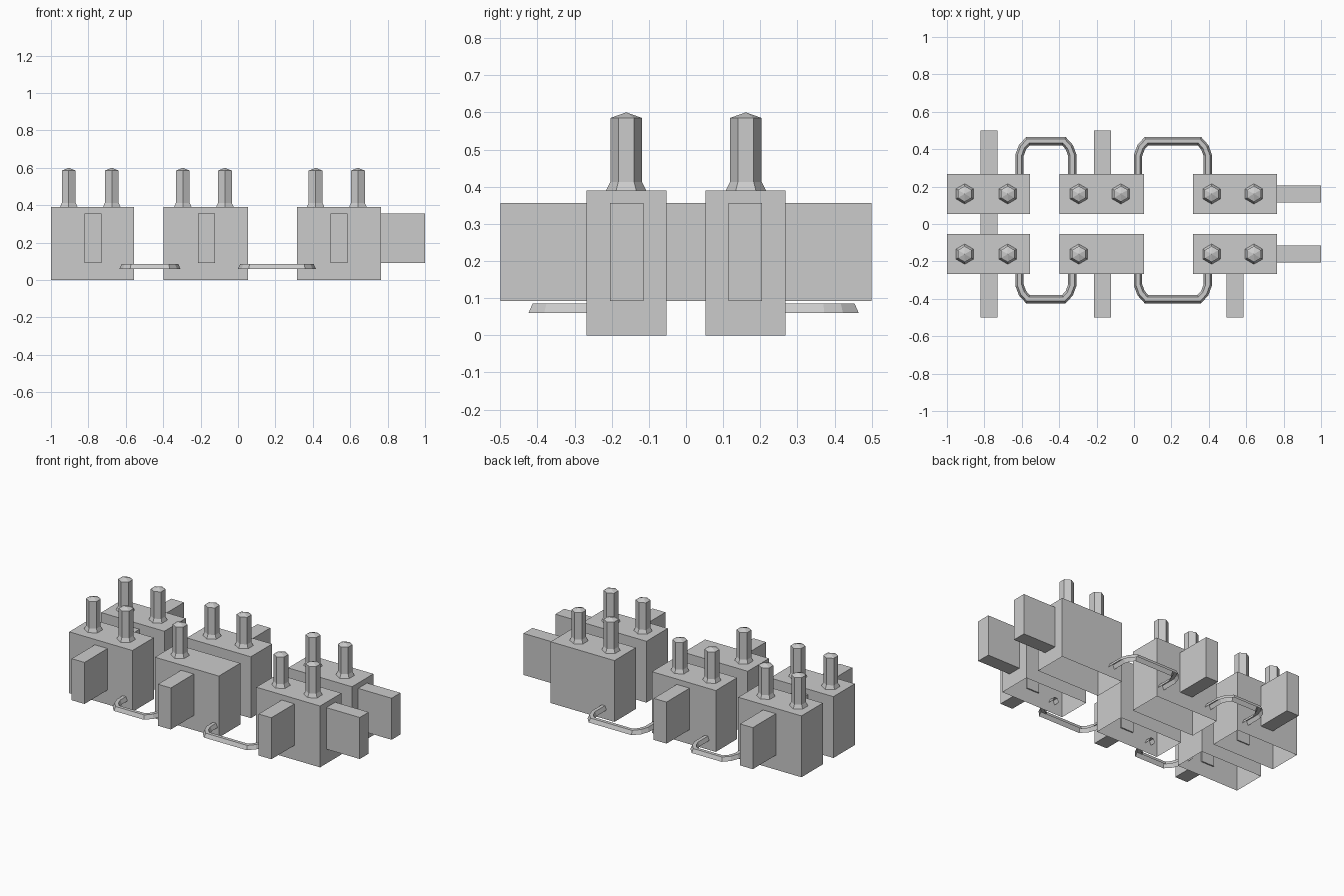
import bpy, bmesh
from math import cos, sin, pi
from mathutils import Vector

if "Cube" in bpy.data.objects:
    bpy.data.objects.remove(bpy.data.objects["Cube"])


def make_object(name, bm, normals=True):
    if normals:
        bmesh.ops.recalc_face_normals(bm, faces=bm.faces)
    mesh = bpy.data.meshes.new(name)
    bm.to_mesh(mesh)
    bm.free()
    obj = bpy.data.objects.new(name, mesh)
    bpy.context.collection.objects.link(obj)
    return obj


def box(name, x0, x1, y0, y1, z0, z1, open_bottom=False):
    bm = bmesh.new()
    bmesh.ops.create_cube(bm, size=1)
    for v in bm.verts:
        v.co = Vector((x0 if v.co.x < 0 else x1,
                       y0 if v.co.y < 0 else y1,
                       z0 if v.co.z < 0 else z1))
    if open_bottom:
        low = [f for f in bm.faces if f.normal.z < -0.5]
        bmesh.ops.delete(bm, geom=low, context='FACES_ONLY')
    return make_object(name, bm, not open_bottom)


def stud(name, x, y):
    # six-sided post with flared foot and shallow pointed tip
    bm = bmesh.new()
    rings = []
    for r, z in ((0.055, 0.388), (0.0425, 0.413), (0.0425, 0.585)):
        rings.append([bm.verts.new((x + r * cos(pi / 6 + i * pi / 3),
                                    y + r * sin(pi / 6 + i * pi / 3), z)) for i in range(6)])
    tip = bm.verts.new((x, y, 0.6))
    for i in range(6):
        j = (i + 1) % 6
        for a, b in zip(rings, rings[1:]):
            bm.faces.new((a[i], a[j], b[j], b[i]))
        bm.faces.new((rings[2][i], rings[2][j], tip))
    make_object(name, bm, False)


def pipe(name, xa, xb, y_far, side):
    # trapezoid channel, open below, swept along a U-shaped path
    left = [(xa, 0.23), (xa, y_far - 0.075), (xa + 0.016, y_far - 0.032), (xa + 0.045, y_far)]
    right = [(xa + xb - x, y) for x, y in reversed(left)]
    path = [Vector(p) for p in left + right]
    profile = ((-0.022, 0.06), (-0.011, 0.085), (0.011, 0.085), (0.022, 0.06))
    bm = bmesh.new()
    rows = []
    for i, p in enumerate(path):
        d0 = (p - path[max(i - 1, 0)]).normalized()
        d1 = (path[min(i + 1, len(path) - 1)] - p).normalized()
        d0, d1 = (d0 if i else d1), (d1 if i < len(path) - 1 else d0)
        t = (d0 + d1).normalized()
        n = Vector((-t.y, t.x)) / t.dot(d1)
        rows.append([bm.verts.new((p.x + n.x * o, side * (p.y + n.y * o), z))
                     for o, z in profile])
    for a, b in zip(rows, rows[1:]):
        for k in range(3):
            f = bm.faces.new((a[k], a[k + 1], b[k + 1], b[k]))
            f.normal_update()
    top = [f for f in bm.faces if abs(f.normal.z) > 0.9]
    if top[0].normal.z < 0:
        bmesh.ops.reverse_faces(bm, faces=bm.faces)
    make_object(name, bm, False)


# housings and their studs, two rows of three
columns = [((-1.0, -0.555), (-0.905, -0.675)),
           ((-0.397, 0.053), (-0.295, -0.07)),
           ((0.316, 0.765), (0.415, 0.641))]
for row, side in (("back", 1), ("front", -1)):
    ys = sorted((side * 0.053, side * 0.268))
    for c, ((x0, x1), studs) in enumerate(columns):
        box(f"{row}_housing_{c + 1}", x0, x1, ys[0], ys[1], 0, 0.39, True)
        for s, x in enumerate(studs):
            if row == "front" and c == 1 and s == 1:
                continue  # missing post on the middle front housing
            stud(f"{row}_stud_{c + 1}_{s + 1}", x, side * 0.161)

    # end fins pointing right
    fy = side * 0.16
    box(f"{row}_end_fin", 0.755, 1.0, fy - 0.045, fy + 0.045, 0.092, 0.356)

    # side fins pointing outward
    for i, x in enumerate((-0.775, -0.168, 0.54)):
        if row == "back" and i == 2:
            continue
        y0, y1 = sorted((side * 0.26, side * 0.5))
        box(f"{row}_side_fin_{i + 1}", x - 0.045, x + 0.045, y0, y1, 0.092, 0.356)

    # connecting pipes
    far = 0.443 if side > 0 else 0.402
    pipe(f"{row}_pipe_left", -0.612, -0.33, far, side)
    pipe(f"{row}_pipe_right", 0.022, 0.394, far, side)

# fin joining the two rows
box("middle_fin", -0.82, -0.73, -0.06, 0.06, 0.092, 0.356)
